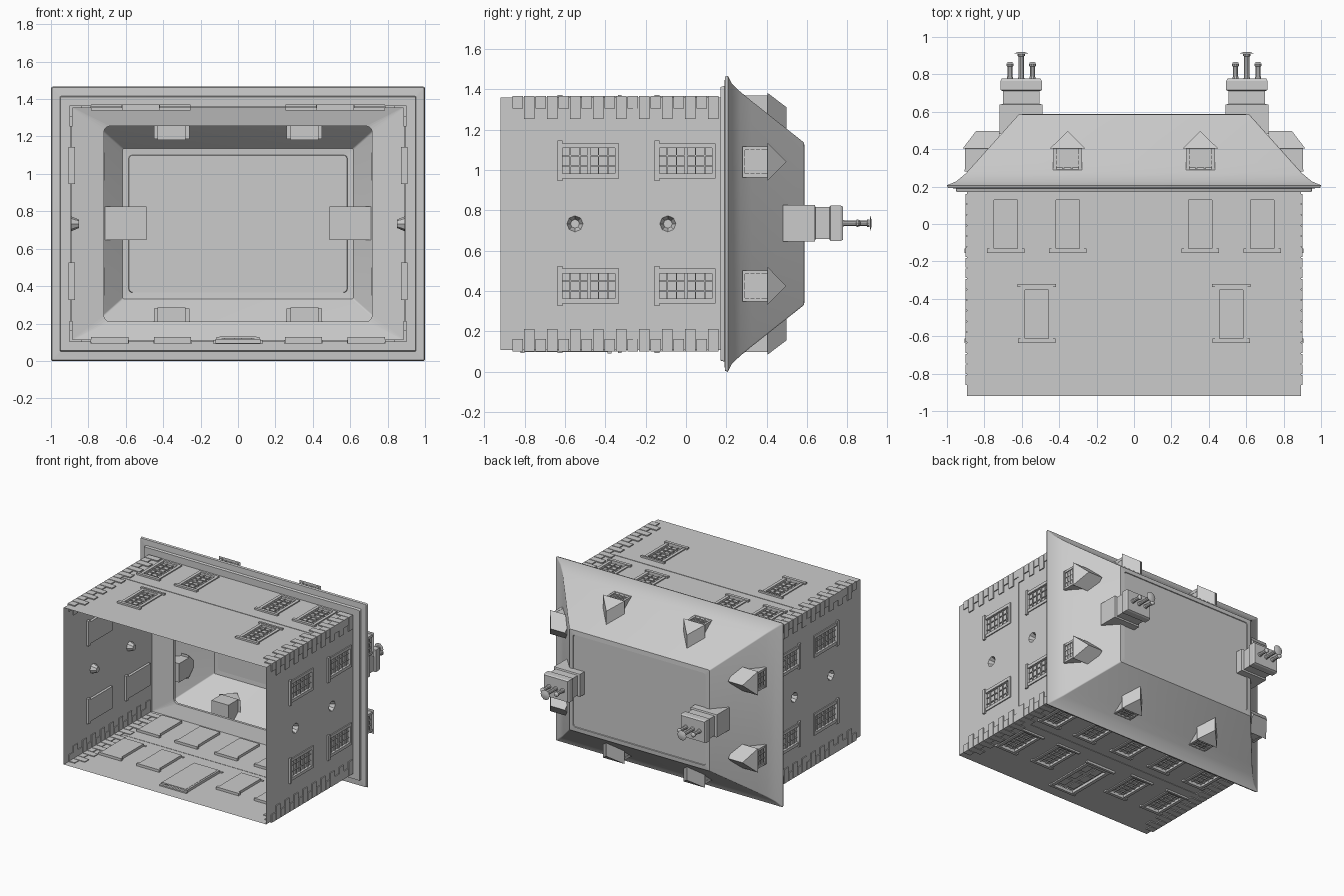
import bpy, bmesh, math
from mathutils import Vector

if "Cube" in bpy.data.objects:
    bpy.data.objects.remove(bpy.data.objects["Cube"])

ZC = 0.733                       # middle of the house depth
# wall frames: (u along wall, v = house height along y, d outward) -> world
WALLS = {
    'back':  lambda u, v, d: Vector((u, v, 1.358 + d)),
    'front': lambda u, v, d: Vector((u, v, 0.108 - d)),
    'right': lambda u, v, d: Vector((0.892 + d, v, u)),
    'left':  lambda u, v, d: Vector((-0.892 - d, v, u)),
}


def finish(name, bm, smooth=False):
    bmesh.ops.recalc_face_normals(bm, faces=bm.faces)
    me = bpy.data.meshes.new(name)
    bm.to_mesh(me)
    bm.free()
    ob = bpy.data.objects.new(name, me)
    bpy.context.collection.objects.link(ob)
    if smooth:
        bpy.ops.object.select_all(action='DESELECT')
        ob.select_set(True)
        bpy.context.view_layer.objects.active = ob
        bpy.ops.object.shade_smooth_by_angle(angle=math.radians(30))
    return ob


def loft(bm, rings, cap0=True, cap1=True):
    vs = [[bm.verts.new(p) for p in r] for r in rings]
    n = len(vs[0])
    for a, b in zip(vs, vs[1:]):
        for i in range(n):
            j = (i + 1) % n
            bm.faces.new((a[i], a[j], b[j], b[i]))
    if cap0:
        bm.faces.new(vs[0])
    if cap1:
        bm.faces.new(vs[-1])


def box(bm, f, u0, u1, v0, v1, d0, d1):
    loft(bm, [[f(u, v, d) for u, v in ((u0, v0), (u1, v0), (u1, v1), (u0, v1))] for d in (d0, d1)])


def rect(hx, hz, y, r=0.0):
    # horizontal ring of the house plan, corners rounded when r > 0
    pts = []
    for k, (sx, sz) in enumerate(((1, 1), (-1, 1), (-1, -1), (1, -1))):
        for a in ((0, 30, 60, 90) if r else (0,)):
            t = math.radians(a + 90 * k)
            pts.append((sx * (hx - r) + r * math.cos(t), y, ZC + sz * (hz - r) + r * math.sin(t)))
    return pts


# window layout: (centre u, bottom v, top v, half width)
UP, LOW, W = (-0.14, 0.14), (-0.62, -0.34), 0.075
layout = {'back': [(u, *UP, W) for u in (-.685, -.355, .355, .685)] + [(u, *LOW, W) for u in (-.52, .52)],
          'front': [(u, *UP, W) for u in (-.685, -.35, 0, .35, .685)]
                   + [(u, *LOW, W) for u in (-.685, -.35, .35, .685)]}
for s in ('left', 'right'):
    layout[s] = [(u, *v, W) for u in (.425, 1.045) for v in (UP, LOW)]
DOOR = (0, -0.80, -0.41, 0.10)
SOCKETS = [(ZC, -0.55), (ZC, -0.09)]

for side, f in WALLS.items():
    wide = side in ('back', 'front')
    lo, hi = (-0.892, 0.892) if wide else (0.108, 1.358)
    holes = [(u - w, u + w, a, b) for u, a, b, w in layout[side]]
    if side == 'front':
        holes.append((DOOR[0] - DOOR[3], DOOR[0] + DOOR[3], DOOR[1], DOOR[2]))
    if not wide:
        holes += [(u - .045, u + .045, v - .045, v + .045) for u, v in SOCKETS]

    # wall sheet with openings
    us = sorted({round(x, 4) for h in holes for x in h[:2]} | {lo, hi})
    vs = sorted({round(x, 4) for h in holes for x in h[2:]} | {-0.92, 0.19})
    bm = bmesh.new()
    grid = [[bm.verts.new(f(u, v, 0)) for v in vs] for u in us]
    for i in range(len(us) - 1):
        for j in range(len(vs) - 1):
            cu, cv = (us[i] + us[i + 1]) / 2, (vs[j] + vs[j + 1]) / 2
            if not any(h[0] < cu < h[1] and h[2] < cv < h[3] for h in holes):
                bm.faces.new((grid[i][j], grid[i + 1][j], grid[i + 1][j + 1], grid[i][j + 1]))
    finish(side + "_wall", bm)

    # sash windows: pane, frame, glazing bars, sill and lintel
    bm = bmesh.new()
    for u, a, b, w in layout[side]:
        t = 0.012
        box(bm, f, u - w, u + w, a, b, -0.02, -0.012)
        for s in (-1, 1):
            c = u + s * w
            box(bm, f, c - t, c + t, a, b, -0.02, 0.008)
        box(bm, f, u - w - t, u + w + t, b - t, b + t * .6, -0.02, 0.008)
        box(bm, f, u - w - .025, u + w + .025, a - .016, a + .008, -0.02, 0.014)
        if (a, b) == LOW and wide:
            box(bm, f, u - w - .028, u + w + .028, b + .004, b + .02, -0.005, 0.014)
        for k in (-1, 1):
            box(bm, f, u + k * w / 3 - .003, u + k * w / 3 + .003, a, b, -0.014, -0.004)
        for k in range(1, 6):
            v, h = a + (b - a) * k / 6, (.007 if k == 3 else .003)
            box(bm, f, u - w, u + w, v - h, v + h, -0.014, -0.004)
    finish(side + "_windows", bm)

    # corner quoins, alternating long and short
    bm = bmesh.new()
    for k in range(18):
        v0, ln = -0.86 + k * 0.057, (0.105 if k % 2 else 0.055)
        for e, s in ((lo, 1), (hi, -1)):
            a, b = sorted((e - s * .008, e + s * ln))
            box(bm, f, a, b, v0, v0 + .052, -0.006, 0.008)
    finish(side + "_quoins", bm)

    # belt course between storeys
    bm = bmesh.new()
    box(bm, f, lo, hi, -0.262, -0.24, -0.002, 0.003)
    finish(side + "_belt_course", bm)

    # octagonal wall sockets
    if not wide:
        bm = bmesh.new()
        for u, v in SOCKETS:
            rings = []
            for r, d in ((0, 0), (.04, 0), (.022, -.042)):
                ring = []
                for k in range(8):
                    c, s = math.cos(k * math.pi / 4), math.sin(k * math.pi / 4)
                    q = r or .045 / max(abs(c), abs(s))
                    ring.append(f(u + q * c, v + q * s, d))
                rings.append(ring)
            loft(bm, rings, cap0=False)
        finish(side + "_sockets", bm)

# front door with casing, panels and hood
bm = bmesh.new()
f = WALLS['front']
u, a, b, w = DOOR
box(bm, f, -w, w, a, b, -0.022, -0.012)
for s in (-1, 1):
    box(bm, f, s * w - .014, s * w + .014, a, b, -0.02, 0.01)
    for v in (-.77, -.65, -.53):
        box(bm, f, s * .045 - .03, s * .045 + .03, v, v + .09, -.014, -.006)
box(bm, f, -w - .014, w + .014, b - .012, b + .02, -0.02, 0.01)
box(bm, f, -w - .03, w + .03, b + .02, b + .04, -0.005, 0.018)
box(bm, f, -w - .02, w + .02, a - .02, a, -0.01, 0.014)
finish("front_door", bm)

# bell-cast hipped roof with cornice and raised rim on the flat top
bm = bmesh.new()
R = 0.733
loft(bm, [rect(1 - ix, R - iz, y, .008) for ix, iz, y in (
    (.108, .108, .172), (.05, .055, .172), (.048, .05, .19), (.005, .005, .193), (0, 0, .207),
    (.05, .04, .228), (.10, .08, .27), (.15, .125, .325), (.383, .331, .585))]
     + [rect(.585, .368, .588, .02), rect(.583, .366, .582, .02)], cap0=False)
finish("roof", bm, True)

# ceiling ledge inside, around the open attic
bm = bmesh.new()
loft(bm, [rect(.892, .625, .19, .004), rect(.717, .522, .215, .03), rect(.717, .522, .235, .03)], False, False)
finish("attic_ledge", bm)

# dormers: u along the eave, y height, d distance in from the eave edge
EAVES = {'back': lambda u, y, d: Vector((u, y, 1.466 - d)),
         'front': lambda u, y, d: Vector((u, y, d)),
         'right': lambda u, y, d: Vector((1 - d, y, u)),
         'left': lambda u, y, d: Vector((d - 1, y, u))}
for side, f in EAVES.items():
    bm = bmesh.new()
    for c in ((-.355, .355) if side in ('back', 'front') else (.425, 1.04)):
        box(bm, f, c - .075, c + .075, .28, .405, .106, .285)
        # hipped dormer roof
        A, B, C, D, E, F = [bm.verts.new(f(*p)) for p in (
            (c - .095, .403, .084), (c + .095, .403, .084), (c, .497, .155),
            (c - .095, .403, .28), (c + .095, .403, .28), (c, .497, .28))]
        for face in ((A, B, C), (A, C, F, D), (B, E, F, C), (D, F, E), (A, D, E, B)):
            bm.faces.new(face)
        # casing, sill and glazing bars
        for s in (-1, 1):
            box(bm, f, c + s * .068 - .009, c + s * .068 + .009, .28, .403, .097, .12)
            box(bm, f, c + s * .022 - .004, c + s * .022 + .004, .29, .395, .1, .11)
        box(bm, f, c - .077, c + .077, .28, .292, .095, .12)
        for y in (.315, .343, .371):
            box(bm, f, c - .06, c + .06, y - .004, y + .004, .1, .11)
    finish(side + "_dormers", bm)


# chimneys with three pots each
def disc(c, r, y, n=10):
    return [(c + r * math.cos(2 * math.pi * k / n), y, ZC + .003 + r * math.sin(2 * math.pi * k / n)) for k in range(n)]


for side, s in (("left", -1), ("right", 1)):
    bm = bmesh.new()
    c = s * .603
    stack = [(.115, .09, .48), (.115, .09, .638), (.098, .079, .642), (.098, .079, .71),
             (.11, .088, .716), (.11, .088, .765), (.104, .082, .777)]
    loft(bm, [[(x + c, y, z + .003) for x, y, z in rect(hx, hz, y)] for hx, hz, y in stack])
    finish(side + "_chimney", bm)
    bm = bmesh.new()
    for k in (-1, 0, 1):
        top = .855 if k else .908
        p = c + k * .06
        loft(bm, [disc(p, .019, .77), disc(p, .014, .79), disc(p, .014, top - .012),
                  disc(p, .019, top - .01), disc(p, .019, top)])
        cap = .02 if k else .04
        loft(bm, [disc(p, cap, top + .004), disc(p, cap * .4, top + .012)])
    finish(side + "_chimney_pots", bm, True)
